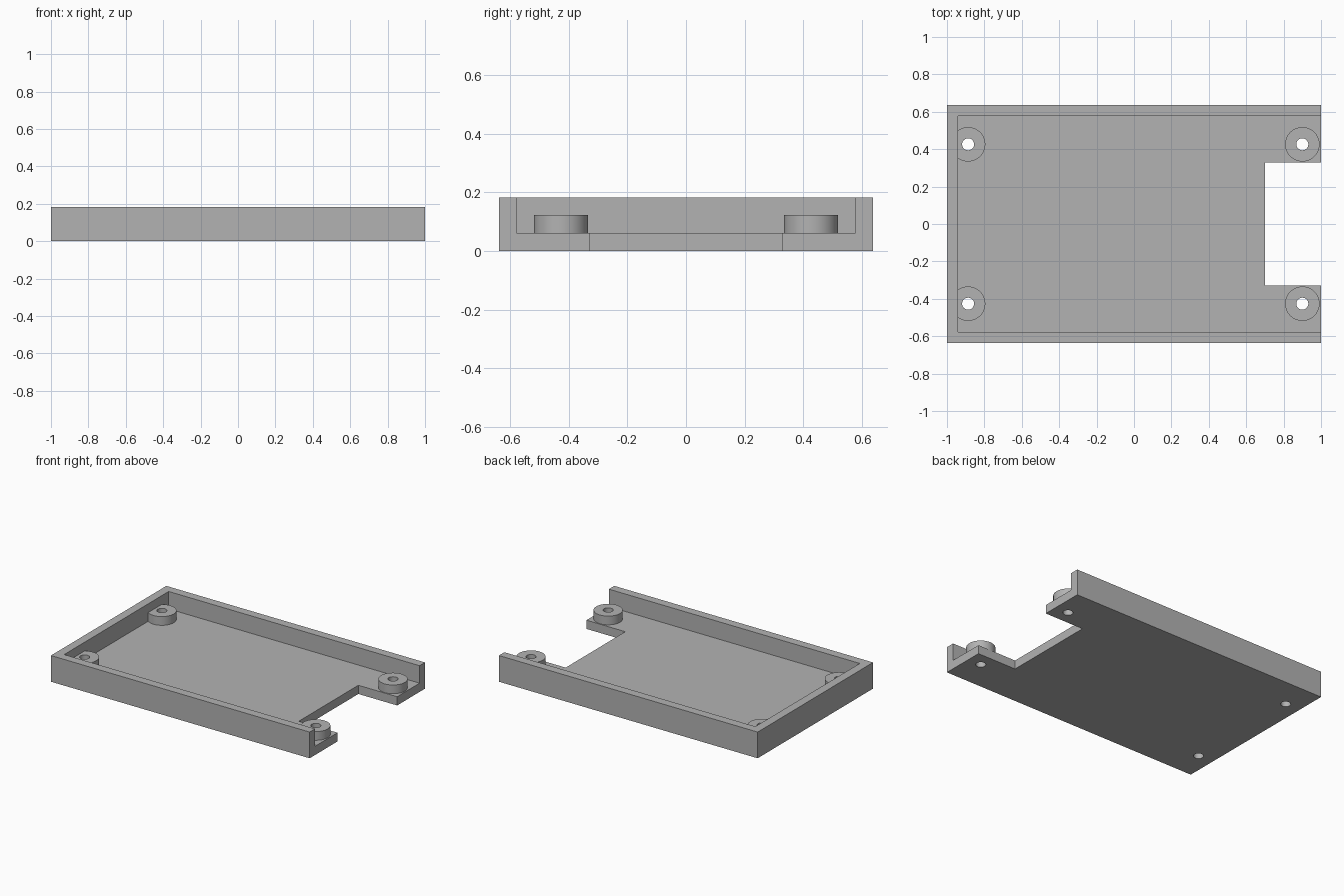
import bpy
import bmesh
from mathutils import Matrix

if "Cube" in bpy.data.objects:
    bpy.data.objects.remove(bpy.data.objects["Cube"], do_unlink=True)

# Main dimensions
HALF_X, HALF_Y, HEIGHT = 1.0, 0.637, 0.183
WALL, FLOOR, BOSS_TOP = 0.06, 0.061, 0.122
NOTCH_X, NOTCH_Y = 0.70, 0.329
BOSS_R, HOLE_R = 0.092, 0.032
BOSS_SPOTS = [(x, y) for x in (-0.887, 0.9) for y in (-0.426, 0.426)]

grey = bpy.data.materials.new("plain grey")
grey.use_nodes = True
colour = (0.45, 0.45, 0.45, 1)
grey.diffuse_color = colour
grey.node_tree.nodes["Principled BSDF"].inputs["Base Color"].default_value = colour


def make_object(name, bm):
    mesh = bpy.data.meshes.new(name)
    bm.to_mesh(mesh)
    bm.free()
    mesh.materials.append(grey)
    obj = bpy.data.objects.new(name, mesh)
    bpy.context.collection.objects.link(obj)
    return obj


def box(name, low, high):
    bm = bmesh.new()
    size = [b - a for a, b in zip(low, high)]
    centre = [(a + b) / 2 for a, b in zip(low, high)]
    bmesh.ops.create_cube(bm, size=1, matrix=Matrix.Translation(centre) @ Matrix.Diagonal((*size, 1)))
    return make_object(name, bm)


def cylinders(name, radius, low, high, sides):
    bm = bmesh.new()
    for x, y in BOSS_SPOTS:
        bmesh.ops.create_cone(bm, cap_ends=True, segments=sides, radius1=radius, radius2=radius,
                              depth=high - low, matrix=Matrix.Translation((x, y, (low + high) / 2)))
    return make_object(name, bm)


def combine(target, tool, operation):
    mod = target.modifiers.new(tool.name, 'BOOLEAN')
    mod.operation = operation
    mod.solver = 'EXACT'
    mod.object = tool
    bpy.context.view_layer.objects.active = target
    bpy.ops.object.modifier_apply(modifier=mod.name)
    bpy.data.objects.remove(tool, do_unlink=True)


# Tray body, open at the left end
tray = box("tray", (-HALF_X, -HALF_Y, 0), (HALF_X, HALF_Y, HEIGHT))
pocket = box("pocket_cutter", (-HALF_X + WALL, -HALF_Y + WALL, FLOOR), (HALF_X + 1, HALF_Y - WALL, 1))
combine(tray, pocket, 'DIFFERENCE')

# Rectangular notch in the floor
notch = box("notch_cutter", (NOTCH_X, -NOTCH_Y, -1), (HALF_X + 1, NOTCH_Y, 1))
combine(tray, notch, 'DIFFERENCE')

# Screw bosses, then the holes through them
combine(tray, cylinders("bosses", BOSS_R, FLOOR / 2, BOSS_TOP, 64), 'UNION')
combine(tray, cylinders("hole_cutters", HOLE_R, -1, 1, 48), 'DIFFERENCE')

# Smooth round sides, sharp edges elsewhere
bpy.ops.object.select_all(action='DESELECT')
tray.select_set(True)
bpy.context.view_layer.objects.active = tray
bpy.ops.object.shade_smooth_by_angle()
